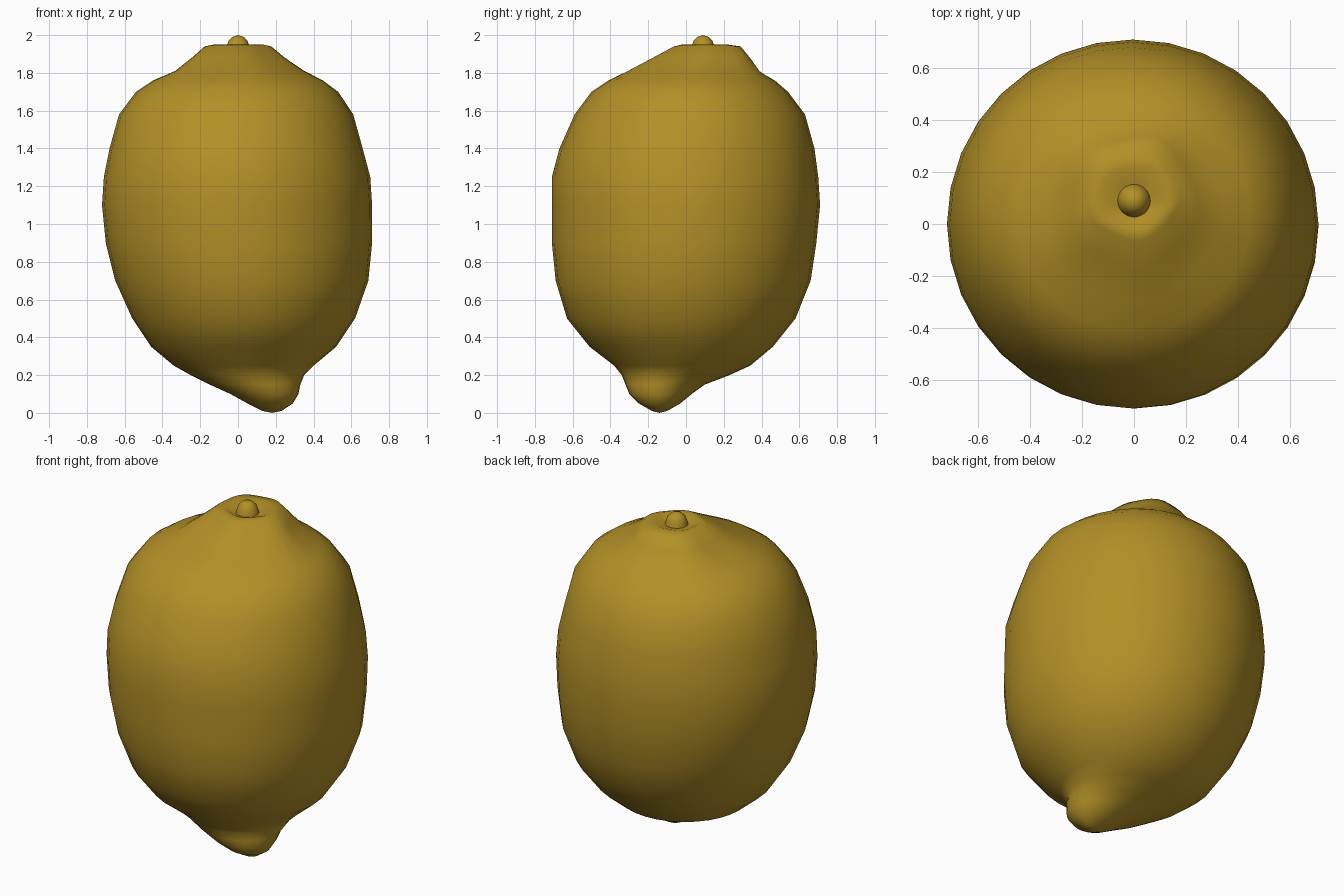
import bpy
import bmesh
from math import cos, sin, tau, radians

cube = bpy.data.objects.get("Cube")
if cube:
    bpy.data.objects.remove(cube, do_unlink=True)

SEGMENTS = 32


def make_material(name, colour):
    mat = bpy.data.materials.new(name)
    mat.use_nodes = True
    mat.diffuse_color = colour
    bsdf = mat.node_tree.nodes["Principled BSDF"]
    bsdf.inputs["Base Color"].default_value = colour
    bsdf.inputs["Roughness"].default_value = 0.6
    return mat


def add_ring(bm, z, left, right, front, back, lobes=0.0):
    """Elliptical ring spanning the given extents, optionally lobed."""
    cx, cy = (left + right) / 2, (front + back) / 2
    rx, ry = (right - left) / 2, (back - front) / 2
    ring = []
    for i in range(SEGMENTS):
        a = tau * i / SEGMENTS
        k = 1 + lobes * cos(5 * a + 0.6)
        ring.append(bm.verts.new((cx + rx * k * cos(a), cy + ry * k * sin(a), z)))
    return ring


def loft(name, sections, bottom, top, material, lobes_at=lambda z: 0.0):
    """Skin a closed body through stacked rings, ending in two poles."""
    bm = bmesh.new()
    rings = [add_ring(bm, *s, lobes=lobes_at(s[0])) for s in sections]
    for low, high in zip(rings, rings[1:]):
        for i in range(SEGMENTS):
            j = (i + 1) % SEGMENTS
            bm.faces.new((low[i], low[j], high[j], high[i]))
    for pole, ring in ((bottom, rings[0]), (top, rings[-1])):
        tip = bm.verts.new(pole)
        for i in range(SEGMENTS):
            bm.faces.new((tip, ring[i], ring[(i + 1) % SEGMENTS]))
    bmesh.ops.recalc_face_normals(bm, faces=bm.faces)
    mesh = bpy.data.meshes.new(name)
    bm.to_mesh(mesh)
    bm.free()
    mesh.materials.append(material)
    obj = bpy.data.objects.new(name, mesh)
    bpy.context.collection.objects.link(obj)
    bpy.ops.object.select_all(action="DESELECT")
    obj.select_set(True)
    bpy.context.view_layer.objects.active = obj
    bpy.ops.object.shade_smooth_by_angle(angle=radians(60))
    return obj


peel = make_material("lemon yellow", (0.45, 0.28, 0.02, 1))

# Fruit body: height, left, right, front, back of each section,
# from the off-centre tip at the bottom to the flat crown and its dimple
body = [
    (0.01, 0.13, 0.23, -0.18, -0.10),
    (0.05, 0.05, 0.29, -0.25, -0.03),
    (0.1, -0.04, 0.32, -0.30, 0.03),
    (0.15, -0.15, 0.33, -0.32, 0.10),
    (0.2, -0.25, 0.35, -0.34, 0.23),
    (0.25, -0.34, 0.40, -0.38, 0.34),
    (0.35, -0.46, 0.52, -0.51, 0.46),
    (0.5, -0.56, 0.62, -0.63, 0.58),
    (0.7, -0.65, 0.69, -0.69, 0.66),
    (0.9, -0.70, 0.71, -0.71, 0.69),
    (1.1, -0.72, 0.71, -0.71, 0.71),
    (1.25, -0.71, 0.70, -0.71, 0.70),
    (1.4, -0.68, 0.66, -0.67, 0.68),
    (1.58, -0.63, 0.61, -0.59, 0.63),
    (1.7, -0.54, 0.53, -0.50, 0.54),
    (1.76, -0.45, 0.45, -0.41, 0.47),
    (1.81, -0.34, 0.34, -0.30, 0.39),
    (1.88, -0.25, 0.24, -0.17, 0.34),
    (1.94, -0.18, 0.17, -0.06, 0.29),
    (1.95, -0.13, 0.13, -0.02, 0.22),
    (1.93, -0.08, 0.08, 0.01, 0.16),
]
loft("lemon_body", body, (0.18, -0.14, 0), (0, 0.08, 1.92), peel,
     lobes_at=lambda z: 0.04 if z > 1.8 else 0.0)

# Small stem nub standing in the dimple
nub = [(z, -r, r, 0.09 - r, 0.09 + r)
       for z, r in ((1.9, 0.07), (1.94, 0.06), (1.97, 0.05), (1.99, 0.03))]
loft("stem_nub", nub, (0, 0.09, 1.89), (0, 0.09, 2), peel)
